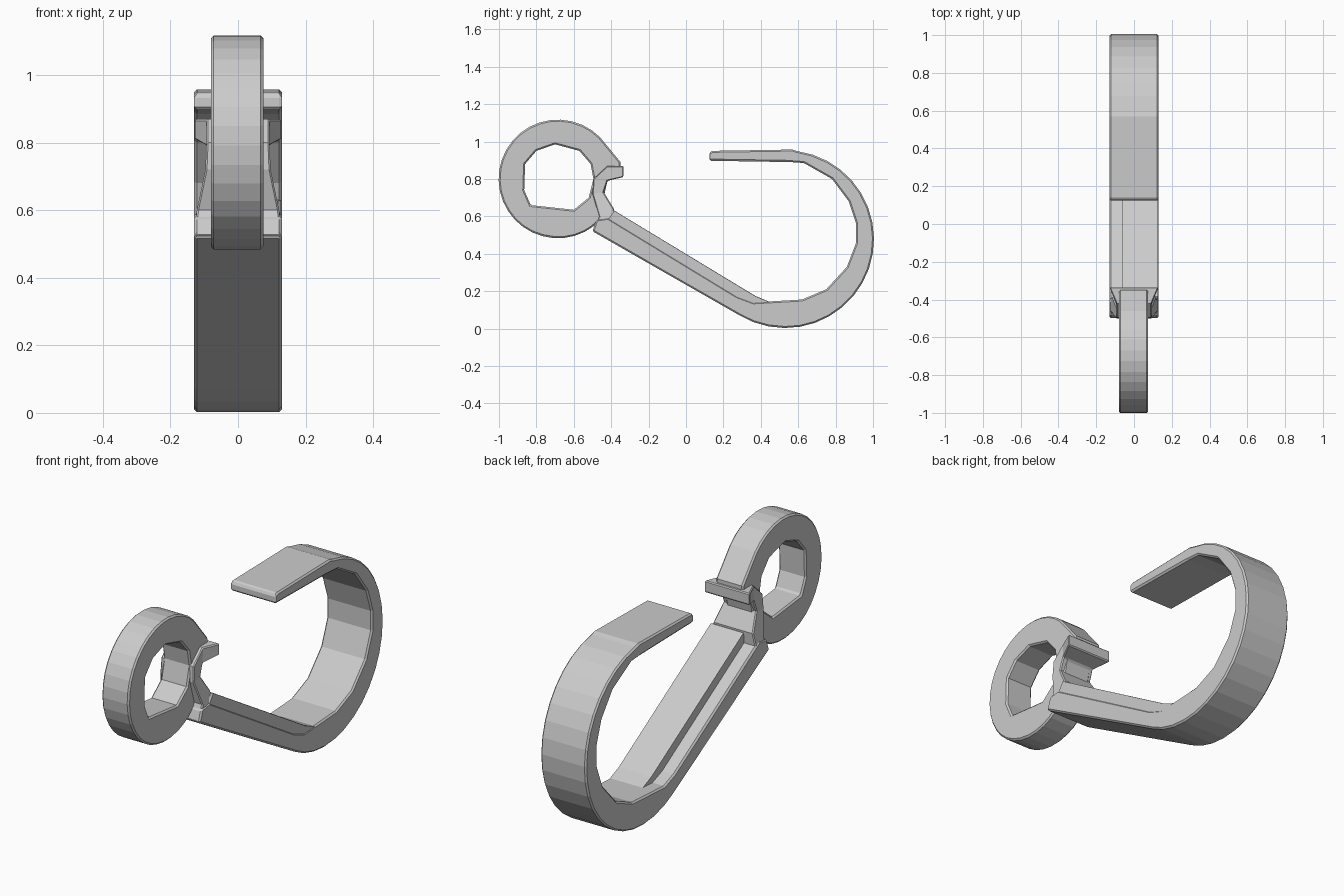
import bpy, bmesh, math
from mathutils import Vector

cube = bpy.data.objects.get("Cube")
if cube:
    bpy.data.objects.remove(cube)

grey = bpy.data.materials.new("plain_grey")
grey.use_nodes = True
COLOUR = (0.6, 0.6, 0.6, 1)
grey.diffuse_color = COLOUR
grey.node_tree.nodes["Principled BSDF"].inputs["Base Color"].default_value = COLOUR


def arc(cy, cz, r, start, end, n):
    """Points of a circular arc in the side (y, z) plane."""
    angles = [math.radians(start + (end - start) * i / n) for i in range(n + 1)]
    return [(cy + r * math.cos(a), cz + r * math.sin(a)) for a in angles]


def slab(name, loops, x0, x1, bevel=0.008, width=None):
    """Extrude a side outline (with optional holes) from x0 to x1.
    width(y, z) can scale the thickness along the part."""
    bm = bmesh.new()
    edges = []
    for loop in loops:
        verts = [bm.verts.new((x0, y, z)) for y, z in loop]
        edges += [bm.edges.new((v, verts[i - 1])) for i, v in enumerate(verts)]
    bmesh.ops.triangle_fill(bm, edges=edges, use_beauty=True)
    geo = bmesh.ops.extrude_face_region(bm, geom=bm.faces[:])["geom"]
    top = [g for g in geo if isinstance(g, bmesh.types.BMVert)]
    bmesh.ops.translate(bm, verts=top, vec=Vector((x1 - x0, 0, 0)))
    if width:
        for v in bm.verts:
            v.co.x *= width(v.co.y, v.co.z)
    bmesh.ops.recalc_face_normals(bm, faces=bm.faces[:])
    mesh = bpy.data.meshes.new(name)
    bm.to_mesh(mesh)
    bm.free()
    mesh.materials.append(grey)
    obj = bpy.data.objects.new(name, mesh)
    bpy.context.collection.objects.link(obj)
    if bevel:
        mod = obj.modifiers.new("edge_chamfer", "BEVEL")
        mod.width = bevel
        mod.segments = 1
        mod.limit_method = "ANGLE"
        mod.angle_limit = math.radians(50)
    return obj


# Hook: shank underside, big outer arc, flat tip, then back along the inside
hook = [(-0.50, 0.52)]
hook += arc(0.53, 0.478, 0.475, 239, 442, 20)
hook += [(0.57, 0.957), (0.14, 0.95), (0.125, 0.94), (0.125, 0.897), (0.56, 0.89), (0.63, 0.885)]
hook += [(0.78, 0.80), (0.87, 0.68), (0.91, 0.56), (0.91, 0.46), (0.86, 0.33), (0.75, 0.21)]
hook += [(0.62, 0.155), (0.36, 0.14), (0.28, 0.17), (-0.41, 0.59), (-0.48, 0.58)]
slab("hook", [hook], -0.13, 0.13)

# Raised rib on the upper side of the shank
rib = [(-0.45, 0.55), (0.30, 0.10), (0.50, 0.12), (0.37, 0.175), (-0.39, 0.635)]
slab("shank_rib", [rib], -0.06, 0.127)

# Eye ring with an uneven faceted hole and a blunt beak
ring = arc(-0.685, 0.80, 0.317, 45, 318, 26)
ring += [(-0.44, 0.70), (-0.42, 0.79), (-0.35, 0.81), (-0.35, 0.89)]
hole = [(-0.86, 0.88), (-0.80, 0.95), (-0.70, 0.985), (-0.57, 0.95), (-0.51, 0.88),
        (-0.495, 0.80), (-0.52, 0.70), (-0.60, 0.635), (-0.83, 0.66), (-0.865, 0.74)]
slab("eye_ring", [ring, hole], -0.08, 0.075)

# Neck rising from the shank, narrow in the middle and flared into the beak
neck = [(-0.50, 0.52), (-0.39, 0.56), (-0.385, 0.64), (-0.44, 0.73), (-0.42, 0.79),
        (-0.335, 0.81), (-0.335, 0.87), (-0.42, 0.87), (-0.495, 0.80), (-0.50, 0.72), (-0.465, 0.60)]


def neck_width(y, z):
    if z > 0.8 and y > -0.36:
        return 1.0
    return max(0.72, 1.0 - 1.6 * max(0, z - 0.56))


slab("neck", [neck], -0.13, 0.13, 0.005, neck_width)
